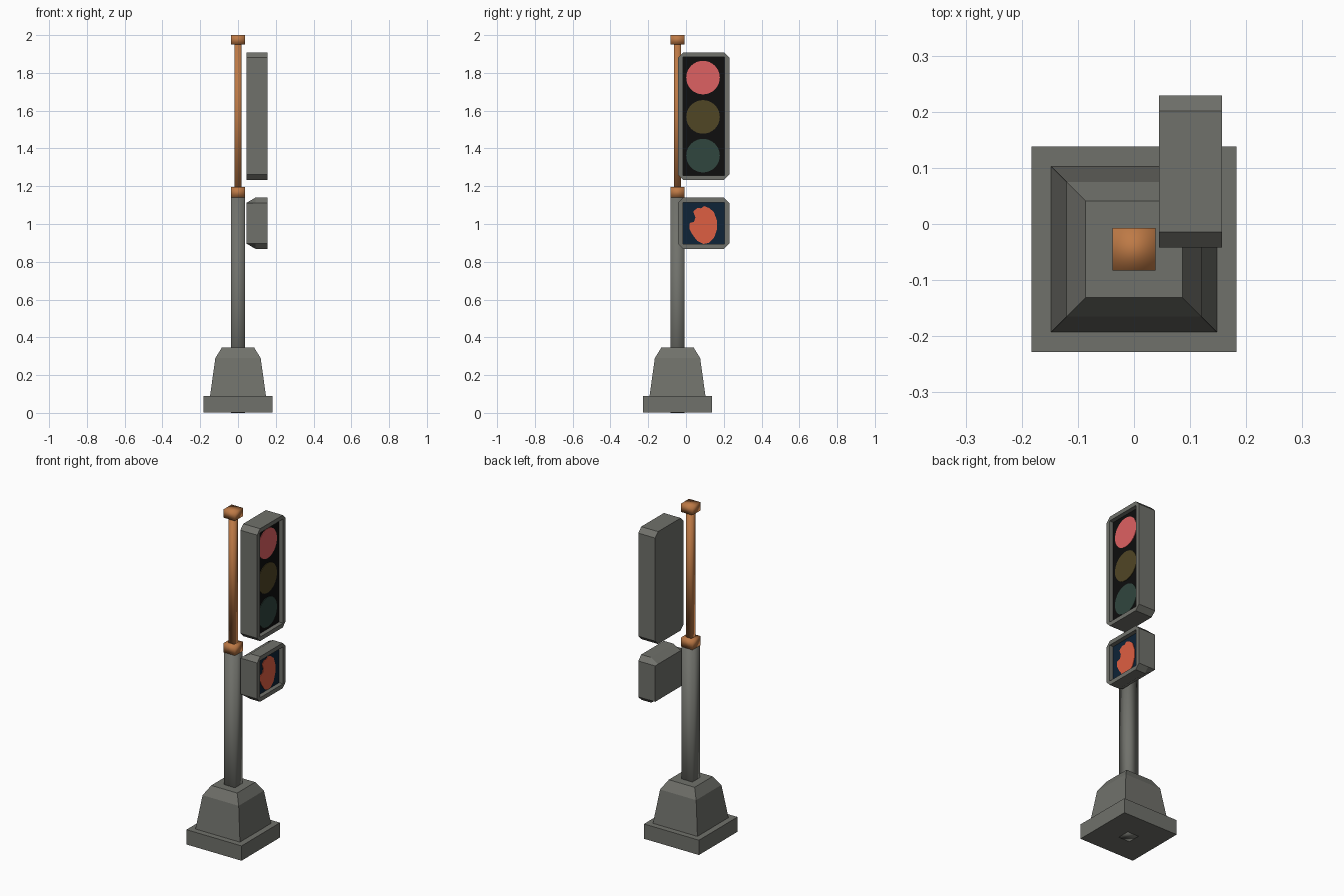
import bpy, bmesh, math

if "Cube" in bpy.data.objects:
    bpy.data.objects.remove(bpy.data.objects["Cube"])

PY = -0.045          # pole axis in y
HX0, HX1 = 0.045, 0.157   # back and front of the signal heads
HY = 0.0935          # signal head centre in y
DEPTH = 0.026        # recess of the lamp panels


def mat(name, r, g, b):
    m = bpy.data.materials.new(name)
    lin = [((c / 255 + 0.055) / 1.055) ** 2.4 if c > 10 else c / 255 / 12.92 for c in (r, g, b)]
    m.diffuse_color = (*lin, 1)
    m.use_nodes = True
    m.node_tree.nodes["Principled BSDF"].inputs["Base Color"].default_value = m.diffuse_color
    return m


GREY = mat("grey metal", 112, 113, 107)
COPPER = mat("copper", 190, 122, 70)
BLACK = mat("black panel", 14, 14, 14)
NAVY = mat("navy panel", 14, 35, 55)
RED = mat("red lamp", 222, 97, 98)
AMBER = mat("dim amber lamp", 80, 70, 37)
GREEN = mat("dim green lamp", 48, 70, 62)
ORANGE = mat("orange hand", 222, 94, 66)


def loft(name, rings, mats, smooth=False):
    """Skin equal-length rings of points and cap both ends; last cap takes the last material."""
    bm = bmesh.new()
    vs = [[bm.verts.new(p) for p in ring] for ring in rings]
    n = len(rings[0])
    for a, b in zip(vs, vs[1:]):
        for i in range(n):
            j = (i + 1) % n
            bm.faces.new((a[i], a[j], b[j], b[i]))
    bm.faces.new(vs[0])
    bm.faces.new(vs[-1]).material_index = len(mats) - 1
    bmesh.ops.remove_doubles(bm, verts=bm.verts, dist=1e-5)
    bmesh.ops.recalc_face_normals(bm, faces=bm.faces)
    for f in bm.faces:
        f.smooth = smooth
    me = bpy.data.meshes.new(name)
    bm.to_mesh(me)
    bm.free()
    for m in mats:
        me.materials.append(m)
    ob = bpy.data.objects.new(name, me)
    bpy.context.collection.objects.link(ob)
    return ob


def square(r, z):
    return [(sx * r, PY + sy * r, z) for sx, sy in ((1, -1), (1, 1), (-1, 1), (-1, -1))]


def octagon(x, w, h, c, zc, zmax=9):
    """Chamfered rectangle in the yz plane, optionally clipped in height."""
    pts = [(w, c - h), (w, h - c), (w - c, h), (c - w, h),
           (-w, h - c), (-w, c - h), (c - w, -h), (w - c, -h)]
    return [(x, HY + y, zc + max(-zmax, min(zmax, z))) for y, z in pts]


def plate(name, outline, m):
    """Thin plate lying on a recessed panel."""
    x = HX1 - DEPTH
    loft(name, [[(x - 0.001, y, z) for y, z in outline],
                [(x + 0.003, y, z) for y, z in outline]], [m])


# Base and pole
loft("base_plate", [square(0.183, 0.001), square(0.183, 0.09)], [GREY])
loft("base_pedestal", [square(0.148, 0.089), square(0.12, 0.29), square(0.086, 0.345)], [GREY])
loft("lower_pole", [square(0.037, 0.0), square(0.037, 1.141)], [GREY], True)
loft("pole_collar", [square(0.038, 1.14), square(0.038, 1.195)], [COPPER], True)
loft("upper_pole", [square(0.018, 1.19), square(0.018, 1.955)], [COPPER], True)
loft("pole_cap", [square(0.038, 1.95), square(0.038, 2.0)], [COPPER], True)

# Signal heads: chamfered housing, flat rim, recessed panel
W, C, RIM = 0.1355, 0.028, 0.025


def head(name, zc, h, panel, taper):
    back = [octagon(HX0, W, h, C, zc)]
    if taper:
        back = [octagon(HX0, W, h, C, zc, h - C), octagon(HX0 + 0.048, W, h, C, zc)]
    loft(name, back + [octagon(HX1, W, h, C, zc),
                       octagon(HX1, W - RIM, h - RIM, 0, zc),
                       octagon(HX1 - DEPTH, W - RIM, h - RIM, 0, zc)], [GREY, panel])


head("traffic_head", 1.571, 0.338, BLACK, False)
head("pedestrian_head", 1.004, 0.136, NAVY, True)

# Round lamps
for name, z, m in (("red_lamp", 1.775, RED), ("amber_lamp", 1.567, AMBER), ("green_lamp", 1.362, GREEN)):
    plate(name, [(0.09 + 0.089 * math.cos(t * math.tau / 32), z + 0.089 * math.sin(t * math.tau / 32))
                 for t in range(32)], m)

# Raised hand sign
hand = [(0.096, 1.095), (0.122, 1.085), (0.148, 1.063), (0.163, 1.02), (0.163, 0.968),
        (0.148, 0.926), (0.122, 0.9), (0.092, 0.894), (0.06, 0.91), (0.034, 0.944),
        (0.018, 0.975), (0.02, 1.005), (0.042, 1.012), (0.05, 1.035), (0.038, 1.066),
        (0.06, 1.085), (0.08, 1.083)]
plate("stop_hand", hand, ORANGE)
